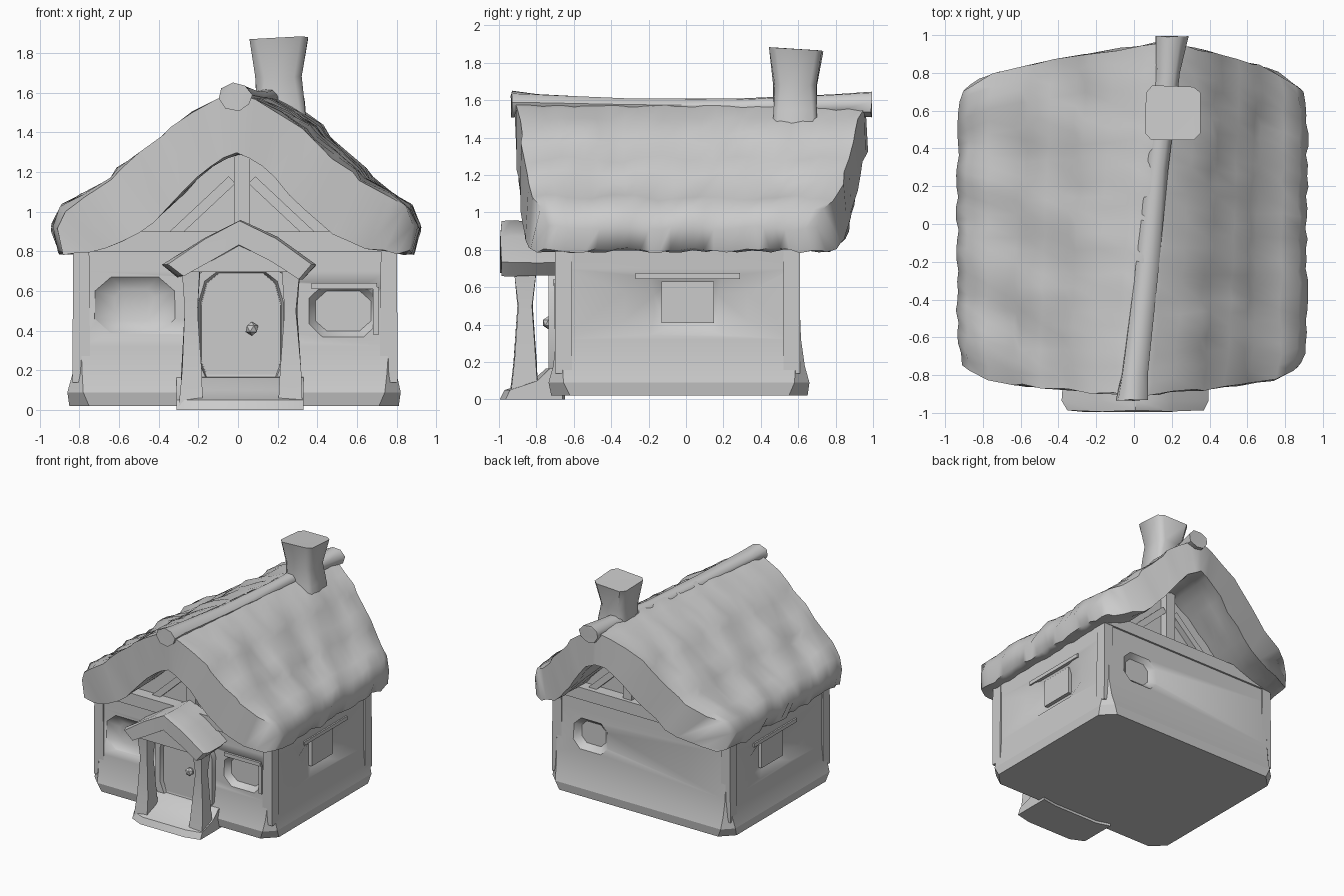
import bpy, bmesh, math, random
from mathutils import Vector

if "Cube" in bpy.data.objects:
    bpy.data.objects.remove(bpy.data.objects["Cube"])

random.seed(4)
clay = bpy.data.materials.new("clay grey")
clay.diffuse_color = (0.6, 0.6, 0.6, 1)
clay.use_nodes = True
clay.node_tree.nodes["Principled BSDF"].inputs["Base Color"].default_value = clay.diffuse_color


def finish(name, bm, angle=40):
    bmesh.ops.recalc_face_normals(bm, faces=bm.faces)
    me = bpy.data.meshes.new(name)
    bm.to_mesh(me)
    bm.free()
    ob = bpy.data.objects.new(name, me)
    bpy.context.collection.objects.link(ob)
    me.materials.append(clay)
    bpy.ops.object.select_all(action='DESELECT')
    ob.select_set(True)
    bpy.context.view_layer.objects.active = ob
    bpy.ops.object.shade_smooth_by_angle(angle=math.radians(angle))
    return ob


def loft(name, rings, jitter=0.0, angle=40, pairs=None):
    """Closed solid through equal-length rings; pairs caps the ends with a strip of quads."""
    bm = bmesh.new()
    vs = [[bm.verts.new(Vector(p) + Vector([random.uniform(-jitter, jitter) for _ in range(3)]))
           for p in r] for r in rings]
    n = len(vs[0])
    for a, b in zip(vs, vs[1:]):
        for i in range(n):
            bm.faces.new((a[i], a[(i + 1) % n], b[(i + 1) % n], b[i]))
    for r in (vs[0], vs[-1]):
        if pairs:
            for (a, b), (c, d) in zip(pairs, pairs[1:]):
                bm.faces.new((r[a], r[c], r[d], r[b]))
        else:
            bmesh.ops.triangulate(bm, faces=[bm.faces.new(r)])
    return finish(name, bm, angle)


def rect(x0, x1, y0, y1, z):
    return [(x0, y0, z), (x1, y0, z), (x1, y1, z), (x0, y1, z)]


def chamfered(x0, x1, y0, y1, z, c):
    return [(x0 + c, y0, z), (x1 - c, y0, z), (x1, y0 + c, z), (x1, y1 - c, z),
            (x1 - c, y1, z), (x0 + c, y1, z), (x0, y1 - c, z), (x0, y0 + c, z)]


def box(name, x0, x1, y0, y1, z0, z1):
    return loft(name, [rect(x0, x1, y0, y1, z0), rect(x0, x1, y0, y1, z1)])


def bar(name, a, b, w, d):
    """Beam in the xz plane from a to b, w thick, d deep."""
    a, b = Vector(a), Vector(b)
    side = (b - a).normalized().cross(Vector((0, 1, 0))) * w / 2
    dep = Vector((0, d / 2, 0))
    return loft(name, [[p + side + dep, p + side - dep, p - side - dep, p - side + dep] for p in (a, b)])


# walls: flared, rounded foot and slightly pinched middle
levels = [(0.02, -0.85, 0.81, -0.72, 0.65, 0.1), (0.09, -0.86, 0.82, -0.735, 0.66, 0.08),
          (0.18, -0.835, 0.80, -0.71, 0.635, 0.05), (0.32, -0.82, 0.79, -0.695, 0.615, 0.03),
          (0.7, -0.82, 0.79, -0.69, 0.6, 0.03), (0.84, -0.83, 0.80, -0.69, 0.6, 0.03)]
walls = loft("walls", [chamfered(a, b, c, d, z, k) for z, a, b, c, d, k in levels], angle=20)


def cut(centre, axis, wide, narrow, depth):
    """Splayed window recess: (half width, half height) at the surface and at the back."""
    rings = []
    for (w, h), d in (((wide[0] * 1.1, wide[1] * 1.1), 0.03), (wide, 0), (narrow, -depth)):
        ring = []
        for u, v in ((-1, -0.5), (-0.6, -1), (0.6, -1), (1, -0.5), (1, 0.5), (0.6, 1), (-0.6, 1), (-1, 0.5)):
            p = Vector(centre) + Vector(axis) * d
            along = Vector((axis[1], axis[0], 0))
            ring.append(p + along * u * w + Vector((0, 0, v * h)))
        rings.append(ring)
    k = loft("window_cutter", rings)
    k.hide_render = True
    k.hide_viewport = True
    m = walls.modifiers.new("window", 'BOOLEAN')
    m.operation = 'DIFFERENCE'
    m.solver = 'EXACT'
    m.object = k


# front and back windows
cut((0.53, -0.69, 0.5), (0, -1, 0), (0.17, 0.13), (0.14, 0.1), 0.045)
cut((-0.52, -0.69, 0.53), (0, -1, 0), (0.2, 0.14), (0.1, 0.08), 0.03)
cut((0.45, 0.61, 0.52), (0, 1, 0), (0.16, 0.13), (0.11, 0.09), 0.045)
box("window_lintel", 0.37, 0.7, -0.71, -0.67, 0.61, 0.64)
box("window_stile", 0.68, 0.71, -0.705, -0.67, 0.38, 0.62)

# side windows: wide splayed recess around a raised pane
for sx, wx in ((-1, -0.82), (1, 0.79)):
    cut((wx, 0.0, 0.5), (sx, 0, 0), (0.33, 0.155), (0.17, 0.12), 0.05)
    a, b = sorted((wx - sx * 0.06, wx - sx * 0.02))
    box("window_pane", a, b, -0.13, 0.15, 0.41, 0.63)
    a, b = sorted((wx - sx * 0.02, wx + sx * 0.012))
    box("side_lintel", a, b, -0.27, 0.29, 0.645, 0.675)

# corner posts and wall-top beams
for x in (-0.79, 0.76):
    for y in (-0.655, 0.565):
        loft("corner_post", [rect(x - 0.045, x + 0.045, y - 0.045, y + 0.045, 0.14),
                             rect(x - 0.04, x + 0.04, y - 0.045, y + 0.045, 0.84)])
for y in (-0.655, 0.565):
    box("tie_beam", -0.78, 0.77, y - 0.05, y + 0.05, 0.80, 0.90)

# gable infill and framing under the roof
gable = [(-0.75, 0.82), (0.75, 0.82), (0.45, 1.02), (0.2, 1.3), (0, 1.4), (-0.2, 1.3), (-0.45, 1.02)]
loft("gable", [[(x + s, y, z) for x, z in gable] for y, s in ((-0.6, 0.02), (0.52, 0.13))])
for y, s in ((-0.61, 0.02), (0.55, 0.13)):
    bar("king_post", (s, y, 0.88), (s, y, 1.34), 0.08, 0.07)
    for k in (-1, 1):
        bar("gable_strut", (s + k * 0.36, y, 0.87), (s + k * 0.05, y, 1.16), 0.05, 0.05)

# thick sagging roof in stepped courses, its ridge drifting sideways towards the back
outer = [(0.89, 0.80), (0.925, 0.92), (0.88, 1.02), (0.78, 1.08), (0.635, 1.16), (0.6, 1.21),
         (0.5, 1.285), (0.385, 1.375), (0.345, 1.425), (0.22, 1.50), (0.1, 1.56)]
inner = [(0.84, 0.79), (0.76, 0.80), (0.68, 0.82), (0.58, 0.85), (0.5, 0.89), (0.43, 0.95),
         (0.36, 1.01), (0.28, 1.09), (0.2, 1.17), (0.13, 1.23), (0.06, 1.27)]
half = inner[::-1] + outer
profile = [(0, 1.29)] + half + [(0, 1.6)] + [(-x, z) for x, z in half[::-1]]
P, H = len(profile), len(inner)
right = [(H - k, H + 1 + k) for k in range(H)]
left = [(P - a, P - b) for a, b in right]
pairs = right + [(0, 2 * H + 1)] + left[::-1]
rings = []
N = 26
for i in range(N + 1):
    t = i / N
    end = max(0, abs(2 * t - 1) - 0.86) / 0.14
    ring = []
    for j, (x, z) in enumerate(profile):
        u = abs(x) / 0.925
        under = j <= H or j >= P - H
        front = -0.91 + 0.08 * u + 0.09 * u ** 8
        back = 0.965 - 0.18 * u - 0.09 * u ** 8
        sx = x * (1 - 0.025 * end) + 0.17 * t * (1 - u)
        wob = 0.012 * math.sin(23 * t + 9 * x) if u > 0.3 else 0
        if under:
            wob = 0.04 * t * (1 - u)
        ring.append((sx - 0.01, front + (back - front) * t, z + wob))
    rings.append(ring)
loft("roof", rings, 0.009, 60, pairs)

# ridge log, flared at both ends
log = []
for y, x, z, r in ((-0.935, -0.012, 1.58, 0.085), (-0.8, 0.0, 1.575, 0.07), (-0.3, 0.06, 1.56, 0.062),
                   (0.3, 0.12, 1.555, 0.062), (0.8, 0.18, 1.575, 0.07), (0.99, 0.2, 1.58, 0.085)):
    log.append([(x + r * math.cos(a), y, z + 0.85 * r * math.sin(a))
                for a in [math.pi / 4 * k + 0.2 for k in range(8)]])
loft("ridge_log", log, 0.006, 50)

# chimney with a pinched neck and a leaning, uneven top
stack = [chamfered(0.1, 0.35, 0.46, 0.71, 1.36, 0.02), chamfered(0.095, 0.335, 0.465, 0.7, 1.55, 0.03),
         chamfered(0.09, 0.32, 0.47, 0.7, 1.68, 0.04), chamfered(0.06, 0.35, 0.445, 0.73, 1.87, 0.035)]
stack[-1] = [(x, y, z + 0.03 * (x - 0.2) - 0.05 * (y - 0.59)) for x, y, z in stack[-1]]
loft("chimney", stack, 0.005, 50)

# porch canopy: thick and pitched, with a recessed front panel
canopy = [(-0.38, 0.73), (-0.3, 0.67), (-0.16, 0.745), (0.01, 0.83), (0.18, 0.745), (0.33, 0.66),
          (0.395, 0.73), (0.2, 0.87), (0.01, 0.955), (-0.18, 0.86)]
loft("porch_roof", [[(x * k, y, z) for x, z in canopy]
                    for y, k in ((-0.99, 0.93), (-0.94, 1), (-0.8, 1), (-0.64, 0.95))], 0.006, 50,
     [(1, 0), (2, 9), (3, 8), (4, 7), (5, 6)])
panel = [(-0.24, 0.695), (0.26, 0.695), (0.2, 0.78), (0.01, 0.87), (-0.18, 0.78)]
loft("porch_panel", [[(x, y, z) for x, z in panel] for y in (-0.965, -0.64)])

# porch posts and sloping step
for s in (-1, 1):
    x = 0.015 + s * 0.25
    loft("porch_post", [rect(x - 0.06, x + 0.06, -0.94, -0.79, 0.02), rect(x - 0.05, x + 0.05, -0.92, -0.8, 0.2),
                        rect(x - 0.03, x + 0.03, -0.9, -0.82, 0.5), rect(x - 0.045, x + 0.045, -0.92, -0.8, 0.71)],
         0.004)
step = [(-0.995, 0), (-0.68, 0), (-0.68, 0.17), (-0.75, 0.165), (-0.82, 0.1), (-0.97, 0.05)]
loft("porch_step", [[(x, y * k, z) for y, z in step]
                    for x, k in ((-0.31, 0.95), (-0.2, 1), (0.2, 1), (0.33, 0.97))])


# rounded door, thick surround and knob
def arch(w, y, z0, z1):
    pts = [(w * 0.8, z0), (w, z0 + 0.1), (w, z1 - 0.16), (w * 0.85, z1 - 0.05), (w * 0.55, z1)]
    return [(0.015 + x, y, z) for x, z in pts + [(-a, b) for a, b in pts[::-1]]]


loft("door", [arch(0.21, -0.6, 0.15, 0.7), arch(0.2, -0.71, 0.15, 0.69)])
loft("door_frame", [arch(0.27, -0.65, 0.1, 0.74), arch(0.26, -0.735, 0.1, 0.73), arch(0.215, -0.735, 0.15, 0.7),
                    arch(0.205, -0.705, 0.15, 0.69)])
bm = bmesh.new()
bmesh.ops.create_icosphere(bm, subdivisions=1, radius=0.035)
bmesh.ops.translate(bm, verts=bm.verts, vec=(0.07, -0.735, 0.41))
finish("door_knob", bm)
